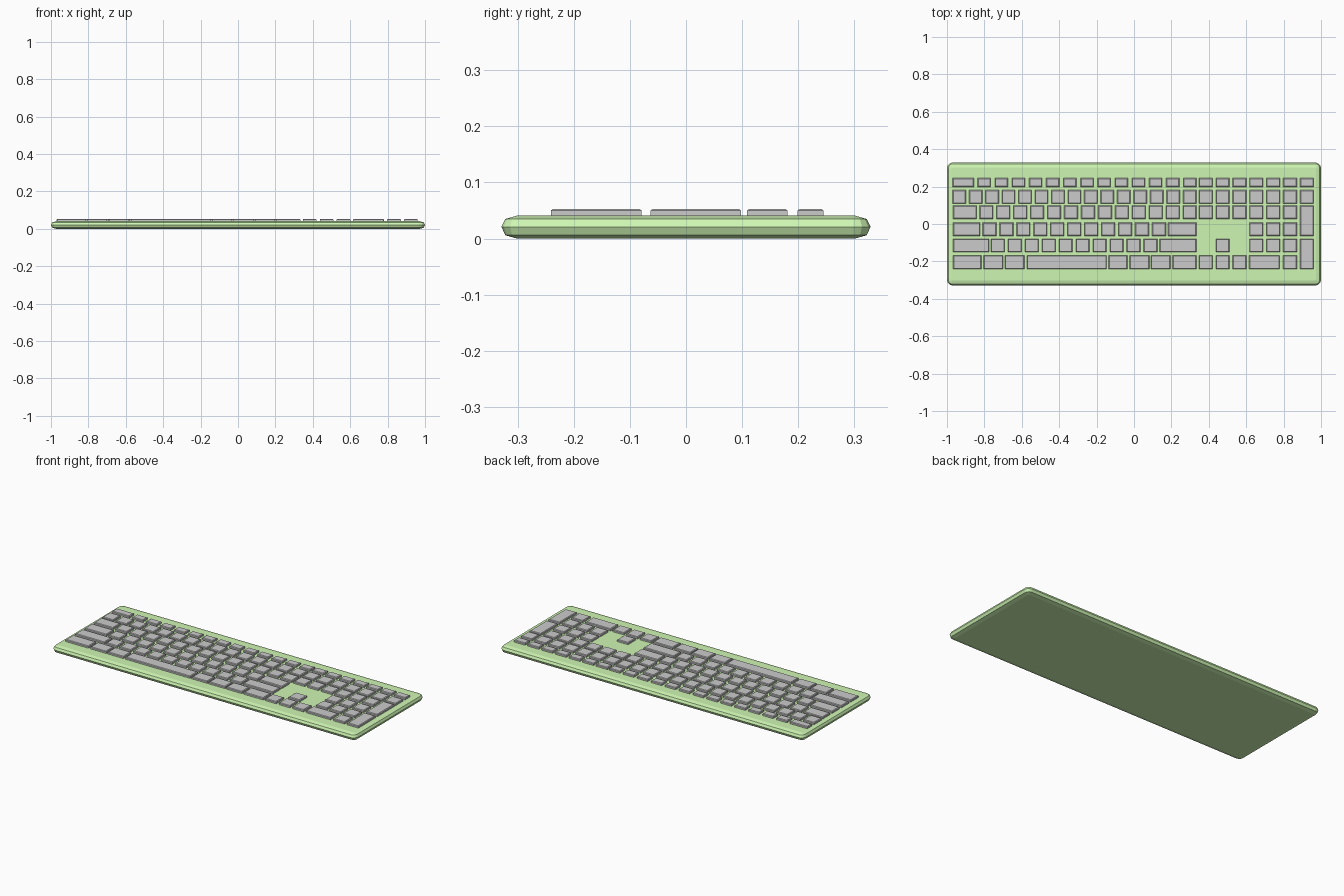
import bpy, bmesh, math

if "Cube" in bpy.data.objects:
    bpy.data.objects.remove(bpy.data.objects["Cube"])


def finish(bm, name, mat=None):
    bmesh.ops.recalc_face_normals(bm, faces=bm.faces)
    mesh = bpy.data.meshes.new(name)
    bm.to_mesh(mesh)
    bm.free()
    obj = bpy.data.objects.new(name, mesh)
    bpy.context.collection.objects.link(obj)
    if mat:
        mesh.materials.append(mat)
    return obj


def loft(bm, rings, cap_bottom=True):
    """Join equal-length rings of points with quads and cap the ends."""
    vs = [[bm.verts.new(p) for p in ring] for ring in rings]
    n = len(vs[0])
    for a, b in zip(vs, vs[1:]):
        for i in range(n):
            j = (i + 1) % n
            bm.faces.new((a[i], a[j], b[j], b[i]))
    bm.faces.new(vs[-1])
    if cap_bottom:
        bm.faces.new(vs[0][::-1])


def rounded_rect(hx, hy, r, z, seg=3):
    pts = []
    for k, (sx, sy) in enumerate([(1, 1), (-1, 1), (-1, -1), (1, -1)]):
        for i in range(seg + 1):
            a = math.pi / 2 * (k + i / seg)
            pts.append((sx * (hx - r) + r * math.cos(a),
                        sy * (hy - r) + r * math.sin(a), z))
    return pts


# Case: flat slab with a rounded rim
green = bpy.data.materials.new("green")
green.diffuse_color = (0.62, 0.92, 0.45, 1)
green.use_nodes = True
green.node_tree.nodes["Principled BSDF"].inputs["Base Color"].default_value = green.diffuse_color
bm = bmesh.new()
profile = [(0.028, 0.0), (0.007, 0.006), (0.0, 0.021), (0.007, 0.035), (0.028, 0.041)]
loft(bm, [rounded_rect(1 - d, 0.329 - d, 0.031 - d, z) for d, z in profile])
finish(bm, "case", green)


# Keys: open-bottomed caps with chamfered tops
def add_key(bm, x0, x1, y0, y1):
    rings = []
    for d, z in [(0, 0.040), (0, 0.050), (0.004, 0.053)]:
        rings.append([(x0 + d, y0 + d, z), (x1 - d, y0 + d, z),
                      (x1 - d, y1 - d, z), (x0 + d, y1 - d, z)])
    loft(bm, rings, cap_bottom=False)


def run(start, last, count, width=0.073):
    """Evenly spaced keys whose left edges go from start to last."""
    step = (last - start) / max(count - 1, 1)
    return [(start + i * step, start + i * step + width) for i in range(count)]


L, R = -0.967, 0.334          # limits of the main block
ROWS = [(0.199, 0.245), (0.109, 0.181), (0.027, 0.098),
        (-0.063, 0.008), (-0.150, -0.079), (-0.241, -0.168)]
COLS = run(0.347, 0.888, 7)   # columns right of the main block

main_rows = [
    [(L - 0.003, -0.856)] + run(-0.836, 0.264, 13, 0.070),
    run(L - 0.003, 0.262, 15, 0.071),
    [(L, -0.842)] + run(-0.826, 0.261, 13),
    [(L, -0.823)] + run(-0.809, 0.097, 11) + [(0.182, R)],
    [(L, -0.775)] + run(-0.765, 0.052, 10) + [(0.137, R)],
    [(L, -0.816), (-0.804, -0.700), (-0.690, -0.586), (-0.573, -0.147),
     (-0.136, -0.035), (-0.024, 0.082), (0.090, 0.194), (0.206, R)],
]
side_rows = [COLS, COLS, COLS[:6], COLS[3:6], [COLS[1]] + COLS[3:6],
             COLS[:3] + [(0.615, 0.778), COLS[5]]]

bm = bmesh.new()
for (y0, y1), keys in zip(ROWS, main_rows):
    for x0, x1 in keys:
        add_key(bm, x0, x1, y0, y1)
finish(bm, "main_keys")

bm = bmesh.new()
for (y0, y1), keys in zip(ROWS, side_rows):
    for x0, x1 in keys:
        add_key(bm, x0, x1, y0, y1)
# Two double-height keys in the last column
for top, bottom in [(2, 3), (4, 5)]:
    add_key(bm, *COLS[6], ROWS[bottom][0], ROWS[top][1])
finish(bm, "number_pad_keys")
